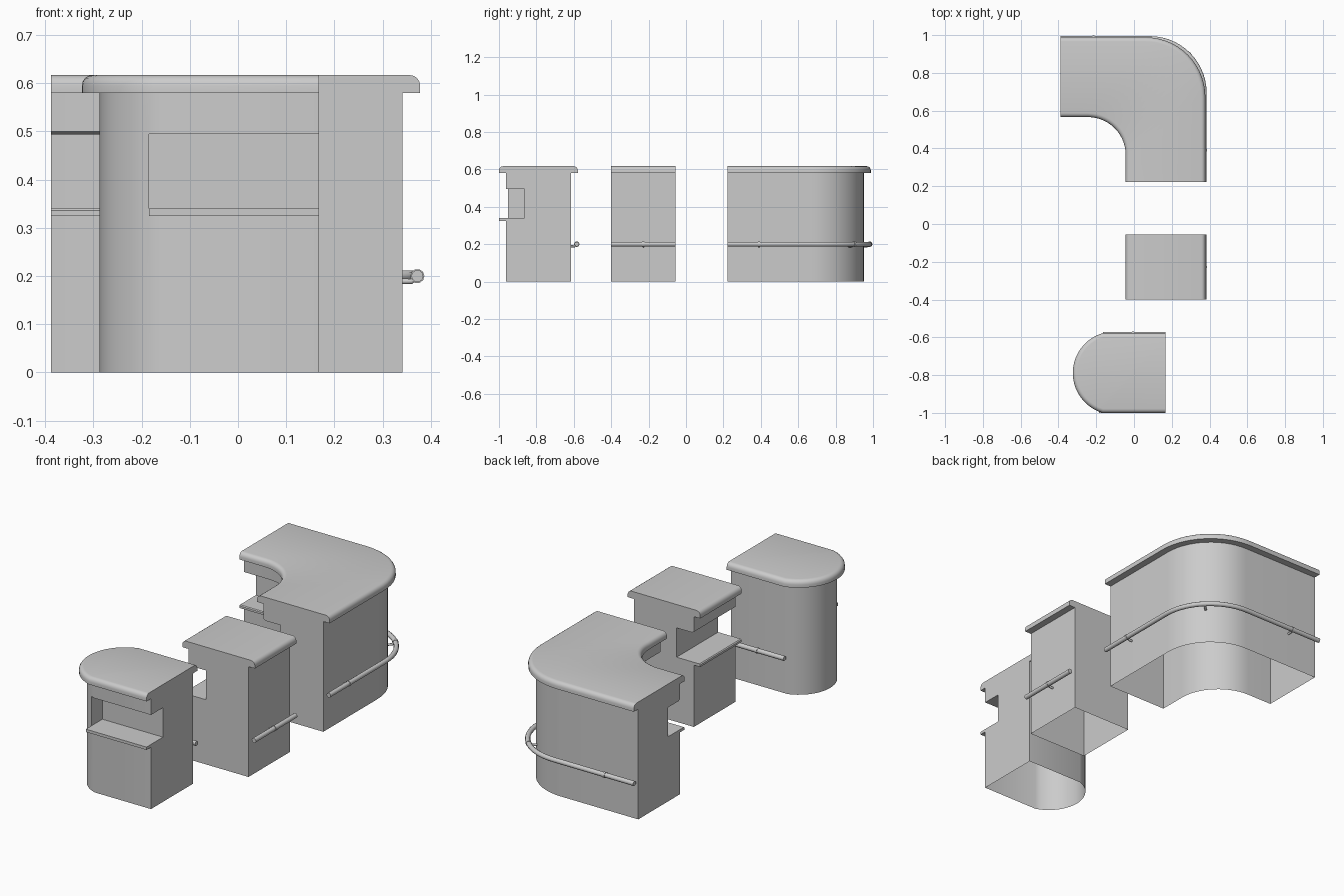
import bpy, bmesh
from math import pi, sin, cos, asin
from mathutils import Vector

if "Cube" in bpy.data.objects:
    bpy.data.objects.remove(bpy.data.objects["Cube"])

W = 0.348          # body depth
OVER = 0.037       # counter overhang
R = 0.022          # rounded counter edge
H0, H1 = 0.58, 0.617


def finish(name, bm, smooth=True):
    bmesh.ops.recalc_face_normals(bm, faces=bm.faces[:])
    me = bpy.data.meshes.new(name)
    bm.to_mesh(me)
    bm.free()
    ob = bpy.data.objects.new(name, me)
    bpy.context.collection.objects.link(ob)
    if smooth:
        smooth_object(ob)
    return ob


def smooth_object(ob):
    bpy.ops.object.select_all(action='DESELECT')
    ob.select_set(True)
    bpy.context.view_layer.objects.active = ob
    bpy.ops.object.shade_smooth_by_angle(angle=pi / 6)


def edge_round(n=4):
    # rounded counter edge as (offset, z), from underside to top
    pts = [(0, H0), (OVER, H0)]
    for k in range(n + 1):
        a = pi / 2 * k / n
        pts.append((OVER - R + R * cos(a), H1 - R + R * sin(a)))
    return pts


def counter(name, stations):
    # sweep the counter section; a station = outer point, outer normal, inner point, inner normal
    prof = [('o', 0, 0)] + [('o', d, z) for d, z in edge_round()]
    prof += [('i', d, z) for d, z in reversed(edge_round())]
    prof += [('i', 0, .50), ('i', -.012, .494), ('i', -.10, .494), ('i', -.10, .34),
             ('i', .032, .34), ('i', OVER, .336), ('i', OVER, .325), ('i', 0, .325), ('i', 0, 0)]
    bm = bmesh.new()
    rings = []
    for po, no, pi_, ni in stations:
        ring = []
        for side, d, z in prof:
            p, n = (po, no) if side == 'o' else (pi_, ni)
            ring.append(bm.verts.new((p[0] + n[0] * d, p[1] + n[1] * d, z)))
        rings.append(ring)
    for a, b in zip(rings, rings[1:]):
        for j in range(len(prof) - 1):          # bottom stays open
            bm.faces.new((a[j], a[j + 1], b[j + 1], b[j]))
    bm.faces.new(rings[0])
    bm.faces.new(rings[-1])
    return finish(name, bm)


def tube(name, pts, r):
    cu = bpy.data.curves.new(name, 'CURVE')
    cu.dimensions = '3D'
    cu.bevel_depth = r
    cu.bevel_resolution = 3
    cu.use_fill_caps = True
    sp = cu.splines.new('POLY')
    sp.points.add(len(pts) - 1)
    for p, c in zip(sp.points, pts):
        p.co = (*c, 1)
    sp.use_smooth = True
    ob = bpy.data.objects.new(name, cu)
    bpy.context.collection.objects.link(ob)
    return ob


def bracket(name, wall, n, reach=0.031):
    # rod from wall to rail, plus a collar around the rail
    w, n = Vector((*wall, 0)), Vector((*n, 0))
    t = Vector((-n.y, n.x, 0)) * 0.006
    c = w + n * reach + Vector((0, 0, .2))
    tube(name + "_rod", [w - n * .005 + Vector((0, 0, .189)), w + n * reach * .6 + Vector((0, 0, .189)), c], .006)
    tube(name + "_collar", [c - t, c + t], .0148)


# straight counter
XO, XI = 0.341, 0.341 - W
counter("straight_counter", [((XO, y), (1, 0), (XI, y), (-1, 0)) for y in (-.40, -.055)])
tube("straight_rail", [(XO + .031, -.40, .2), (XO + .031, -.055, .2)], .0125)
bracket("straight_bracket", (XO, -.228), (1, 0))

# corner counter with separate outer and inner bends
CO, RO = (.062, .672), .279
CI, RI = (-.244, .366), .237
YO = CO[1] + RO
N = 14
st = [((XO, .222), (1, 0), (XI, .222), (-1, 0))]
for k in range(N + 1):
    a = pi / 2 * k / N
    c, s = cos(a), sin(a)
    st.append(((CO[0] + RO * c, CO[1] + RO * s), (c, s), (CI[0] + RI * c, CI[1] + RI * s), (-c, -s)))
st.append(((-.388, YO), (0, 1), (-.388, YO - W), (0, -1)))
counter("corner_counter", st)

# corner rail, with a slightly tighter bend so it stands proud
RR = RO + .031 - .022
cx, cy = XO + .031 - RR, YO + .031 - RR
path = [(XO + .031, .222, .2)]
path += [(cx + RR * cos(pi / 2 * k / N), cy + RR * sin(pi / 2 * k / N), .2) for k in range(N + 1)]
path.append((-.388, YO + .031, .2))
tube("corner_rail", path, .0125)
bracket("corner_bracket_a", (XO, .39), (1, 0))
q = cos(pi / 4)
bracket("corner_bracket_b", (CO[0] + RO * q, CO[1] + RO * q), (q, q), .04)
bracket("corner_bracket_c", (-.215, YO), (0, 1))

# end counter: rounded end lofted from outlines
YC, XE = -.789, .168


def outline(d):
    r, h, c = .183 + d, .174 + d, -.104
    a0 = asin(h / r)
    pts = [(XE, YC + h)]
    for k in range(21):
        a = a0 - 2 * a0 * k / 20
        pts.append((c - r * cos(a), YC + r * sin(a)))
    return pts + [(XE, YC - h)]


bm = bmesh.new()
rings = [[bm.verts.new((x, y, z)) for x, y in outline(d)] for d, z in [(0, 0)] + edge_round()]
for a, b in zip(rings, rings[1:]):
    for j in range(len(a) - 1):
        bm.faces.new((a[j], a[j + 1], b[j + 1], b[j]))
bm.faces.new([r[0] for r in rings] + [r[-1] for r in reversed(rings)])
bm.faces.new(rings[0])
bm.faces.new(rings[-1])
end = finish("end_counter", bm, False)


def box(name, x0, x1, y0, y1, z0, z1):
    bm = bmesh.new()
    bmesh.ops.create_cube(bm, size=1)
    for v in bm.verts:
        v.co = ((x0 + x1) / 2 + v.co.x * (x1 - x0), (y0 + y1) / 2 + v.co.y * (y1 - y0),
                (z0 + z1) / 2 + v.co.z * (z1 - z0))
    return finish(name, bm, False)


# cut the niche, then open the bottom
cutter = box("niche_cutter", -.185, .3, -1.1, -.863, .338, .495)
mod = end.modifiers.new("niche", 'BOOLEAN')
mod.operation = 'DIFFERENCE'
mod.solver = 'EXACT'
mod.object = cutter
bpy.context.view_layer.objects.active = end
bpy.ops.object.modifier_apply(modifier="niche")
bpy.data.objects.remove(cutter)
bm = bmesh.new()
bm.from_mesh(end.data)
bmesh.ops.delete(bm, geom=[f for f in bm.faces if all(v.co.z < .001 for v in f.verts)], context='FACES')
bm.to_mesh(end.data)
bm.free()
smooth_object(end)

# end shelf, rail and bracket
box("end_shelf", -.185, XE, -1.0, -.863, .325, .34)
YB = YC + .174
tube("end_rail", [(-.165, YB + .031, .2), (XE, YB + .031, .2)], .0125)
bracket("end_bracket", (-.005, YB), (0, 1))
